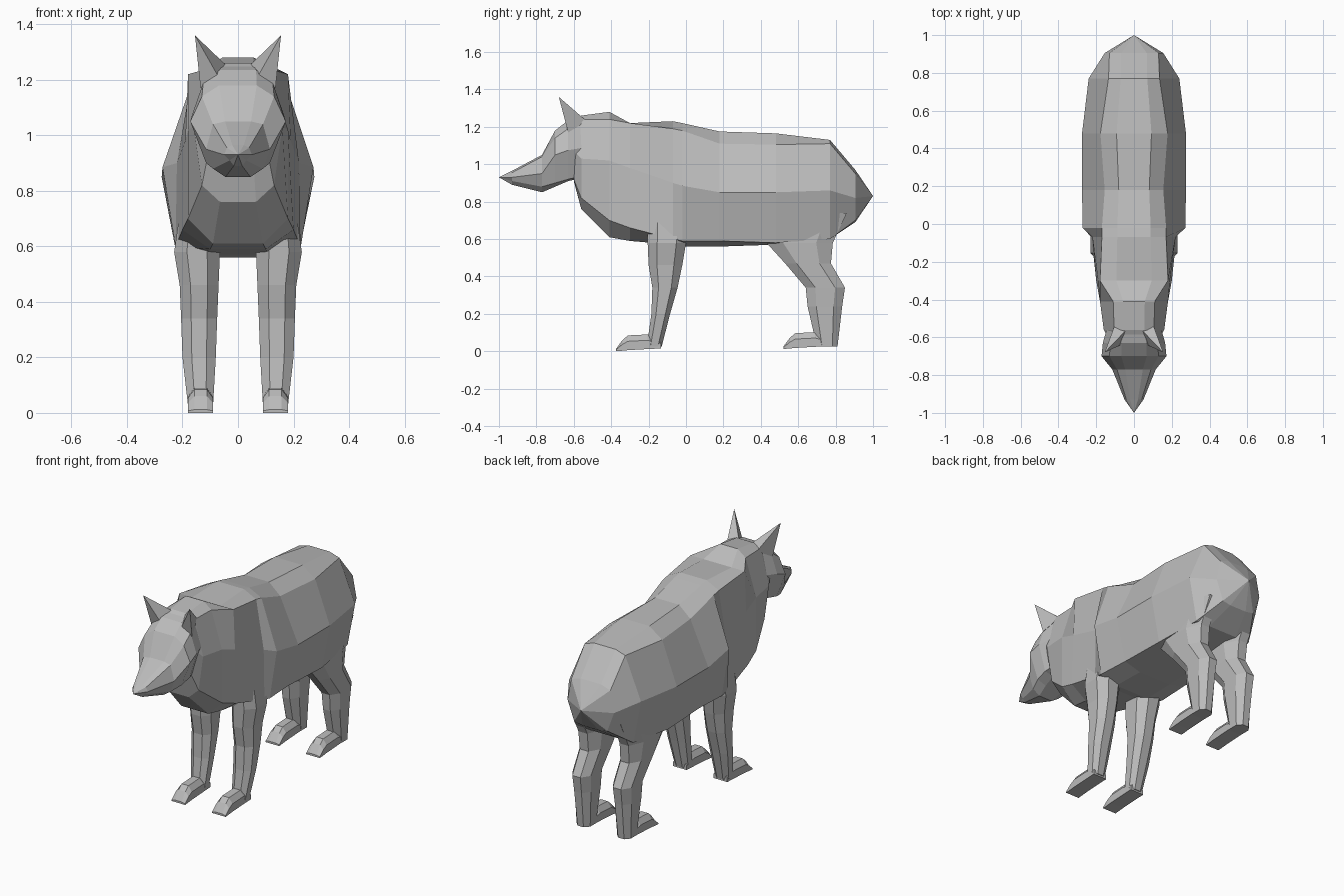
import bpy, bmesh

if "Cube" in bpy.data.objects:
    bpy.data.objects.remove(bpy.data.objects["Cube"], do_unlink=True)

fur = bpy.data.materials.new("grey fur")
fur.use_nodes = True
GREY = (0.5, 0.5, 0.5, 1)
fur.diffuse_color = GREY
fur.node_tree.nodes["Principled BSDF"].inputs["Base Color"].default_value = GREY


def loft(name, rings, tip=None):
    """Skin a row of equal rings, capping the ends or closing on a tip point."""
    bm = bmesh.new()
    loops = [[bm.verts.new(p) for p in ring] for ring in rings]
    n = len(loops[0])
    for a, b in zip(loops, loops[1:]):
        for i in range(n):
            j = (i + 1) % n
            bm.faces.new((a[i], a[j], b[j], b[i]))
    bm.faces.new(loops[0])
    if tip:
        point = bm.verts.new(tip)
        for i in range(n):
            bm.faces.new((loops[-1][i], loops[-1][(i + 1) % n], point))
    else:
        bm.faces.new(loops[-1])
    bmesh.ops.recalc_face_normals(bm, faces=bm.faces)
    mesh = bpy.data.meshes.new(name)
    bm.to_mesh(mesh)
    bm.free()
    mesh.materials.append(fur)
    obj = bpy.data.objects.new(name, mesh)
    bpy.context.collection.objects.link(obj)
    return obj


def body_ring(y, top, edge_x, edge_z, ridge_x, ridge_z, low_x, low_z, bottom):
    """Symmetric upright cross-section with flat back and belly."""
    half = [(edge_x * 0.52, top), (edge_x, edge_z), (ridge_x, ridge_z),
            (low_x, low_z), (low_x * 0.5, bottom)]
    return ([(x, y, z) for x, z in half]
            + [(-x, y, z) for x, z in reversed(half)])


def leg_ring(side, z, front, back, inner, outer):
    """Level rectangle with cut corners."""
    cx, cy = (outer - inner) * 0.28, (back - front) * 0.25
    pts = [(inner + cx, front), (outer - cx, front), (outer, front + cy),
           (outer, back - cy), (outer - cx, back), (inner + cx, back),
           (inner, back - cy), (inner, front + cy)]
    return [(side * x, y, z) for x, y in pts]


def paw_ring(side, y, base, top, inner, outer):
    """Upright section with a narrower, rounded top."""
    c, h = (outer - inner) * 0.25, (top - base) * 0.4
    pts = [(inner, base), (outer, base), (outer, top - h),
           (outer - c, top), (inner + c, top), (inner, top - h)]
    return [(side * x, y, z) for x, z in pts]


# Torso from the neck to the pointed rump
torso = [
    (-0.60, 1.24, 0.10, 1.22, 0.14, 1.07, 0.11, 0.92, 0.91),
    (-0.56, 1.26, 0.105, 1.24, 0.16, 1.03, 0.13, 0.82, 0.76),
    (-0.41, 1.28, 0.11, 1.24, 0.18, 1.02, 0.18, 0.70, 0.61),
    (-0.30, 1.22, 0.18, 1.22, 0.19, 0.98, 0.20, 0.66, 0.59),
    (-0.07, 1.23, 0.17, 1.19, 0.22, 0.90, 0.225, 0.60, 0.57),
    (-0.02, 1.22, 0.17, 1.18, 0.272, 0.885, 0.225, 0.59, 0.56),
    (0.18, 1.175, 0.155, 1.11, 0.275, 0.85, 0.215, 0.59, 0.56),
    (0.48, 1.165, 0.178, 1.105, 0.275, 0.85, 0.22, 0.58, 0.57),
    (0.77, 1.13, 0.135, 1.11, 0.24, 0.86, 0.19, 0.60, 0.60),
    (0.905, 0.97, 0.13, 0.95, 0.155, 0.82, 0.11, 0.70, 0.69),
]
loft("torso", [body_ring(*r) for r in torso], (0, 1.0, 0.83))

# Head with broad cheeks and a wedge muzzle
head = [
    (-0.54, 1.26, 0.10, 1.23, 0.14, 1.09, 0.10, 0.94, 0.93),
    (-0.63, 1.235, 0.125, 1.19, 0.165, 1.075, 0.12, 0.92, 0.91),
    (-0.70, 1.18, 0.13, 1.14, 0.172, 1.05, 0.115, 0.90, 0.88),
    (-0.77, 1.05, 0.09, 1.04, 0.115, 0.95, 0.09, 0.88, 0.85),
    (-0.93, 0.965, 0.04, 0.955, 0.05, 0.93, 0.03, 0.91, 0.89),
]
loft("head", [body_ring(*r) for r in head], (0, -1.0, 0.93))

# Leg and paw sections
front_leg = [(0.72, -0.21, 0.02, 0.08, 0.21), (0.58, -0.205, 0.0, 0.065, 0.23),
             (0.46, -0.20, -0.02, 0.07, 0.21), (0.34, -0.18, -0.045, 0.075, 0.205),
             (0.20, -0.185, -0.085, 0.08, 0.20), (0.025, -0.21, -0.13, 0.09, 0.18)]
hind_leg = [(0.74, 0.44, 0.86, 0.08, 0.20), (0.58, 0.43, 0.785, 0.07, 0.205),
            (0.47, 0.53, 0.775, 0.07, 0.20), (0.34, 0.64, 0.85, 0.075, 0.195),
            (0.24, 0.65, 0.835, 0.08, 0.19), (0.025, 0.70, 0.81, 0.09, 0.18)]
paw = [(0.24, 0.015, 0.06), (0.17, 0.012, 0.09), (0.065, 0.006, 0.085),
       (0.035, 0.003, 0.06), (0.0, 0.0, 0.012)]

for label, side in (("left", 1), ("right", -1)):
    for place, rings, toe, lift in (("front", front_leg, -0.375, 0),
                                    ("hind", hind_leg, 0.52, 0.012)):
        loft(f"{place}_leg_{label}", [leg_ring(side, *r) for r in rings])
        loft(f"{place}_paw_{label}",
             [paw_ring(side, toe + y, base + lift, top + lift, 0.09, 0.18)
              for y, base, top in paw])
    # Pointed ear leaning out and forward
    base = [(0.04, -0.56, 1.25), (0.07, -0.64, 1.21),
            (0.135, -0.63, 1.17), (0.10, -0.53, 1.23)]
    loft(f"ear_{label}", [[(side * x, y, z) for x, y, z in base]],
         (side * 0.155, -0.68, 1.36))
